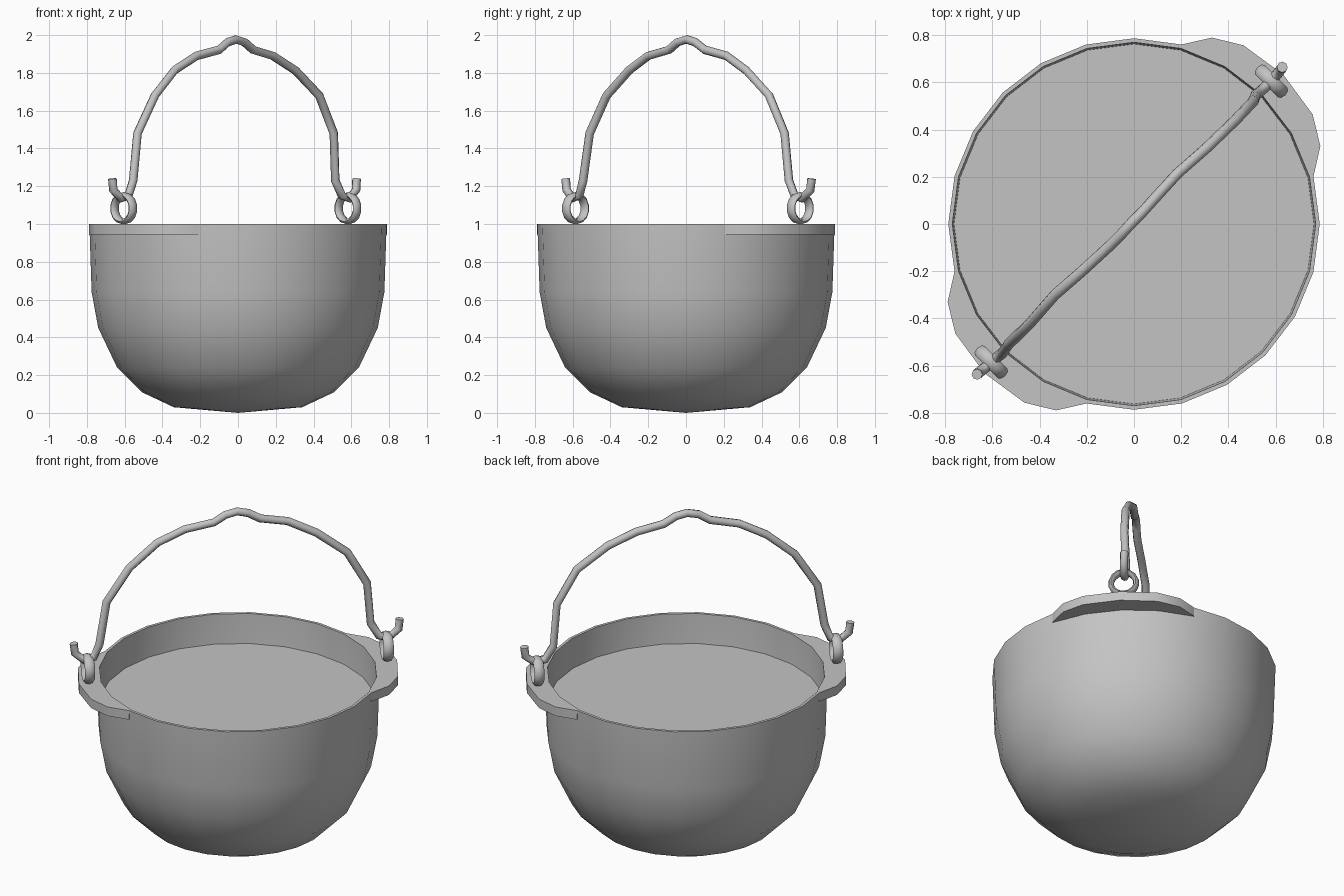
import bpy, bmesh, math
from mathutils import Vector, Matrix

cube = bpy.data.objects.get("Cube")
if cube:
    bpy.data.objects.remove(cube, do_unlink=True)

iron = bpy.data.materials.new("grey_iron")
iron.use_nodes = True
GREY = (0.55, 0.55, 0.55, 1)
iron.diffuse_color = GREY
iron.node_tree.nodes["Principled BSDF"].inputs["Base Color"].default_value = GREY
SIDES = 24


def finish(obj, angle=35):
    """Give the object its material and smooth shading with sharp edges kept."""
    if not obj.data.materials:
        obj.data.materials.append(iron)
    bpy.ops.object.select_all(action='DESELECT')
    obj.select_set(True)
    bpy.context.view_layer.objects.active = obj
    bpy.ops.object.shade_smooth_by_angle(angle=math.radians(angle))


def add_mesh(name, bm):
    bmesh.ops.remove_doubles(bm, verts=bm.verts, dist=0.0005)
    bmesh.ops.recalc_face_normals(bm, faces=bm.faces)
    mesh = bpy.data.meshes.new(name)
    bm.to_mesh(mesh)
    bm.free()
    obj = bpy.data.objects.new(name, mesh)
    bpy.context.collection.objects.link(obj)
    finish(obj)
    return obj


def lathe(name, profile):
    bm = bmesh.new()
    verts = [bm.verts.new((r, 0, z)) for r, z in profile]
    edges = [bm.edges.new(pair) for pair in zip(verts, verts[1:])]
    bmesh.ops.spin(bm, geom=verts + edges, cent=(0, 0, 0), axis=(0, 0, 1),
                   angle=math.tau, steps=SIDES)
    return add_mesh(name, bm)


# Pot: outer wall up to the rim, then the inner wall back down
outer = [(0, 0), (0.34, 0.03), (0.51, 0.11), (0.64, 0.24),
         (0.74, 0.45), (0.775, 0.64), (0.787, 1.0)]
inner = [(0.77, 1.0), (0.755, 0.64), (0.72, 0.46), (0.62, 0.26), (0, 0.05)]
lathe("pot", outer + inner)

# Flat surface of the contents
lathe("contents", [(0, 0.82), (0.764, 0.82)])


# Crescent lugs on opposite sides of the rim
def lug(name, middle):
    half = [(0, 0.895), (13.5, 0.888), (22.3, 0.856), (30, 0.788)]
    outline = [(-a, r) for a, r in reversed(half[1:])] + half
    outline += [(a, 0.777) for a in (30, 15, 0, -15, -30)]
    bm = bmesh.new()
    ring = []
    for a, r in outline:
        t = math.radians(middle + a)
        ring.append(bm.verts.new((r * math.cos(t), r * math.sin(t), 0.945)))
    face = bm.faces.new(ring)
    raised = bmesh.ops.extrude_face_region(bm, geom=[face], use_keep_orig=True)
    top = [v for v in raised["geom"] if isinstance(v, bmesh.types.BMVert)]
    bmesh.ops.translate(bm, verts=top, vec=(0, 0, 0.055))
    add_mesh(name, bm)


# Eye rings standing on the lugs, wider along their axis
def eye(name, x, y):
    bpy.ops.mesh.primitive_torus_add(major_segments=14, minor_segments=8,
                                     major_radius=0.07, minor_radius=0.016)
    obj = bpy.context.object
    obj.name = name
    obj.data.transform(Matrix.Translation((x, y, 1.083))
                       @ Matrix.Rotation(math.radians(45), 4, 'Z')
                       @ Matrix.Rotation(math.radians(90), 4, 'Y')
                       @ Matrix.Diagonal((1, 1, 1.8, 1)))
    finish(obj, 60)


lug("left_lug", 45)
lug("right_lug", 225)
eye("left_eye", 0.582, 0.605)
eye("right_eye", -0.605, -0.585)

# Bent handle with a hook at each end: x, y, z along the rod
path = [(-0.665, -0.637, 1.24), (-0.66, -0.632, 1.18), (-0.62, -0.6, 1.135),
        (-0.58, -0.565, 1.15), (-0.555, -0.545, 1.23), (-0.532, -0.51, 1.48),
        (-0.44, -0.42, 1.68), (-0.335, -0.3, 1.815), (-0.22, -0.2, 1.89),
        (-0.1, -0.09, 1.922), (-0.055, -0.045, 1.962), (-0.01, 0.005, 1.977),
        (0.035, 0.05, 1.962), (0.08, 0.1, 1.922), (0.185, 0.215, 1.89),
        (0.305, 0.32, 1.812), (0.43, 0.44, 1.68), (0.507, 0.522, 1.48),
        (0.515, 0.545, 1.23), (0.55, 0.575, 1.15), (0.59, 0.615, 1.135),
        (0.625, 0.658, 1.18), (0.628, 0.665, 1.24)]
curve = bpy.data.curves.new("handle", 'CURVE')
curve.dimensions = '3D'
curve.bevel_depth = 0.023
curve.bevel_resolution = 2
curve.use_fill_caps = True
spline = curve.splines.new('POLY')
spline.points.add(len(path) - 1)
for point, co in zip(spline.points, path):
    point.co = (*co, 1)
handle = bpy.data.objects.new("handle", curve)
bpy.context.collection.objects.link(handle)
bpy.ops.object.select_all(action='DESELECT')
handle.select_set(True)
bpy.context.view_layer.objects.active = handle
bpy.ops.object.convert(target='MESH')
finish(bpy.context.object, 60)
